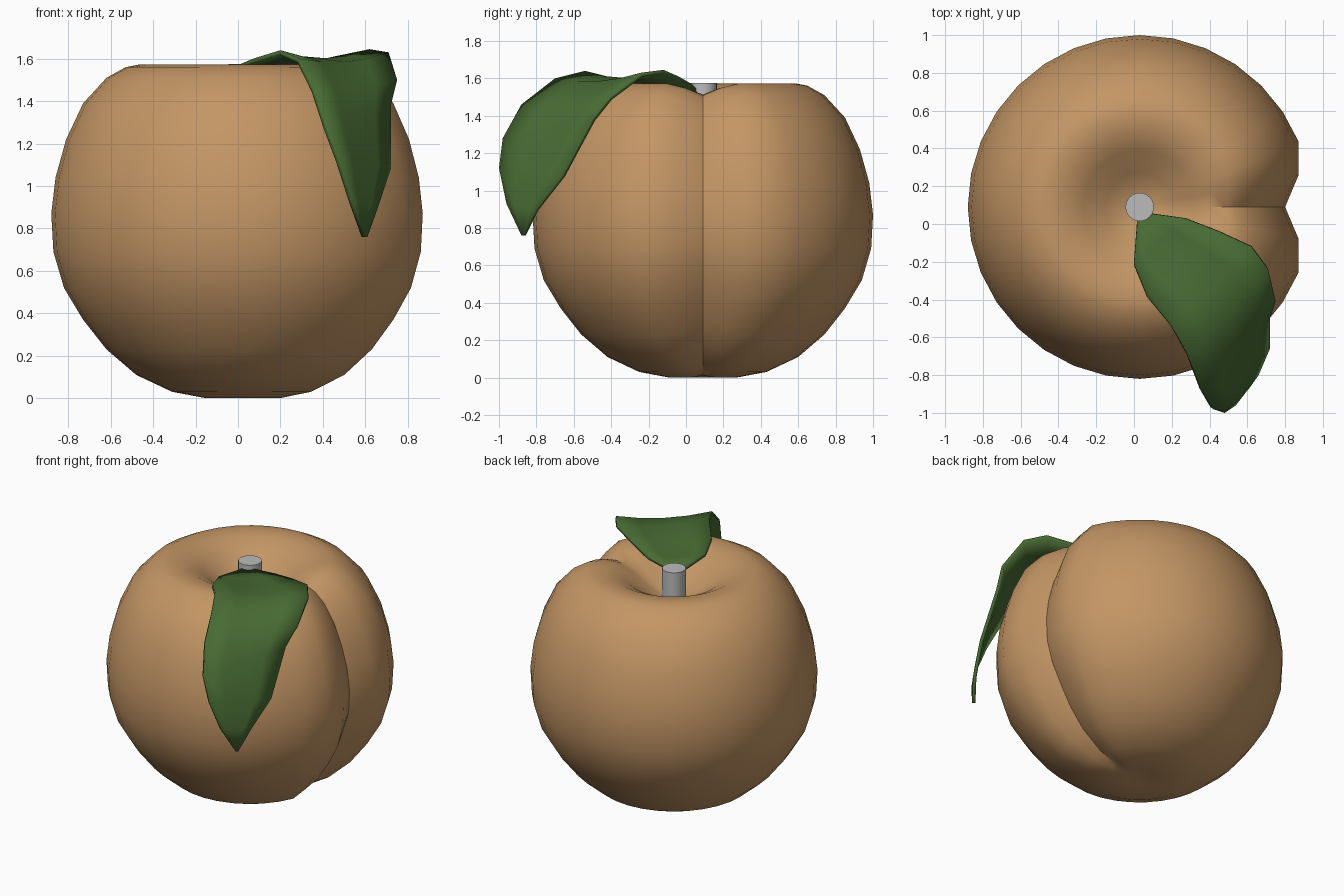
import bpy, bmesh, math
from mathutils import Vector

if "Cube" in bpy.data.objects:
    bpy.data.objects.remove(bpy.data.objects["Cube"])


def material(name, rgb):
    m = bpy.data.materials.new(name)
    m.diffuse_color = (*rgb, 1)
    m.use_nodes = True
    m.node_tree.nodes["Principled BSDF"].inputs["Base Color"].default_value = m.diffuse_color
    return m


def finish(bm, name, mat, angle):
    me = bpy.data.meshes.new(name)
    bm.to_mesh(me)
    bm.free()
    ob = bpy.data.objects.new(name, me)
    bpy.context.collection.objects.link(ob)
    me.materials.append(mat)
    bpy.ops.object.select_all(action='DESELECT')
    ob.select_set(True)
    bpy.context.view_layer.objects.active = ob
    bpy.ops.object.shade_smooth_by_angle(angle=math.radians(angle))
    return ob


skin = material("peach_skin", (0.55, 0.305, 0.13))
green = material("leaf_green", (0.065, 0.147, 0.034))
grey = material("stem_grey", (0.5, 0.5, 0.5))
CX, CY = 0.03, 0.09

# Fruit: lathed profile, pulled inward along one meridian (+x) for the crease
profile = [(.1, .01), (.18, 0), (.34, .03), (.51, .11), (.65, .23), (.76, .37),
           (.85, .52), (.90, .69), (.91, .87), (.89, 1.04), (.84, 1.22),
           (.76, 1.39), (.65, 1.51), (.56, 1.56), (.5, 1.572), (.4, 1.56),
           (.3, 1.51), (.18, 1.42), (.08, 1.37)]
SEG, MID = 32, 0.85
bm = bmesh.new()
rings = []
for r, z in profile:
    w = min(1, max(0, (r - 0.1) / 0.7))
    ring = []
    for i in range(SEG):
        a = 2 * math.pi * i / SEG
        f = 1 - w * {0: 0.154, 1: 0.058}.get(min(i, SEG - i), 0)
        ring.append(bm.verts.new((CX + r * f * math.cos(a), CY + r * f * math.sin(a),
                                  MID + (z - MID) * f)))
    rings.append(ring)
for lo, hi in zip(rings, rings[1:]):
    for i in range(SEG):
        j = (i + 1) % SEG
        bm.faces.new((lo[i], lo[j], hi[j], hi[i]))
for ring, z in ((rings[0], 0.02), (rings[-1], 1.36)):
    c = bm.verts.new((CX, CY, z))
    for i in range(SEG):
        bm.faces.new((ring[i], ring[(i + 1) % SEG], c))
bmesh.ops.recalc_face_normals(bm, faces=bm.faces)
finish(bm, "fruit", skin, 38)

# Stem: short cylinder in the top dimple
bm = bmesh.new()
bmesh.ops.create_cone(bm, cap_ends=True, segments=24, radius1=0.075, radius2=0.075, depth=0.225)
bmesh.ops.translate(bm, verts=bm.verts, vec=(CX, CY, 1.4625))
finish(bm, "stem", grey, 40)

# Leaf: surface between two edge curves, sagging along the midrib
left = [(.02, .04, 1.54), (0, -.21, 1.57), (.07, -.38, 1.60), (.2, -.54, 1.64),
        (.29, -.70, 1.60), (.36, -.88, 1.46), (.42, -.98, 1.28), (.48, -1.0, 1.12),
        (.54, -.96, .93), (.60, -.88, .76)]
right = [(.05, .06, 1.54), (.27, .03, 1.57), (.45, -.04, 1.61), (.62, -.12, 1.645),
         (.71, -.24, 1.63), (.75, -.41, 1.50), (.72, -.50, 1.38), (.72, -.66, 1.08),
         (.66, -.80, .90), (.61, -.87, .76)]
sag = [0, .02, .03, .04, .03, .02, .01, 0, 0, 0]
COLS = 5
bm = bmesh.new()
rows = []
for a, b, s in zip(left, right, sag):
    row = []
    for k in range(COLS):
        t = k / (COLS - 1)
        p = Vector(a).lerp(Vector(b), t)
        p.z -= s * 4 * t * (1 - t)
        row.append(bm.verts.new(p))
    rows.append(row)
for p, q in zip(rows, rows[1:]):
    for k in range(COLS - 1):
        bm.faces.new((p[k], q[k], q[k + 1], p[k + 1]))
leaf = finish(bm, "leaf", green, 60)
thick = leaf.modifiers.new("thickness", 'SOLIDIFY')
thick.thickness = 0.022
thick.offset = -1
